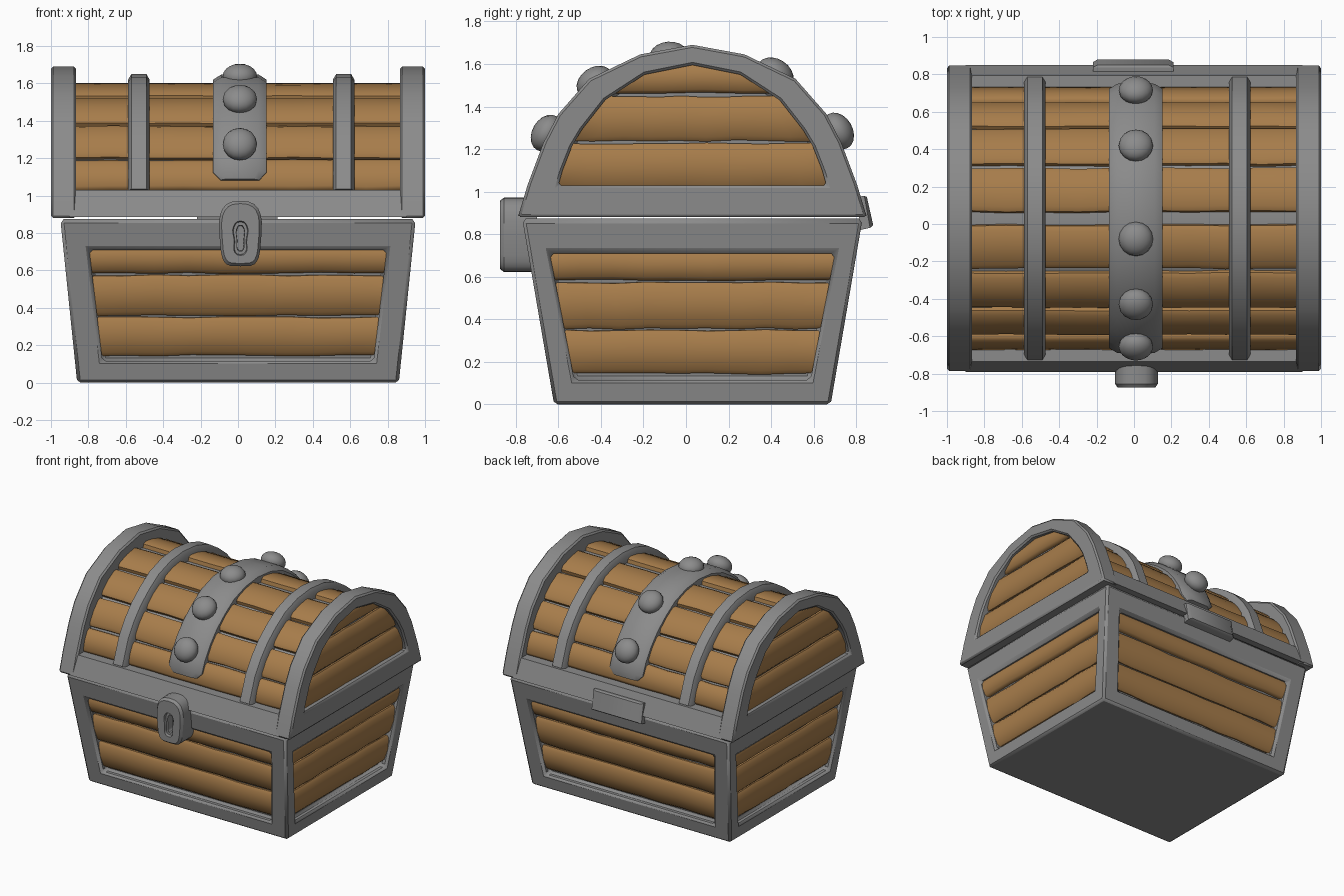
import bpy, bmesh, math, random
from mathutils import Vector

if "Cube" in bpy.data.objects:
    bpy.data.objects.remove(bpy.data.objects["Cube"])

random.seed(4)
YC = 0.03  # depth centre of the chest


def material(name, rgb):
    m = bpy.data.materials.new(name)
    m.diffuse_color = (*rgb, 1)
    m.use_nodes = True
    m.node_tree.nodes["Principled BSDF"].inputs["Base Color"].default_value = m.diffuse_color
    return m


WOOD = material("warm_wood", (0.39, 0.205, 0.07))
IRON = material("grey_iron", (0.26, 0.26, 0.26))


def finish(name, bm, mat, bevel=0.0, angle=30):
    bmesh.ops.remove_doubles(bm, verts=bm.verts, dist=1e-5)
    bmesh.ops.recalc_face_normals(bm, faces=bm.faces)
    me = bpy.data.meshes.new(name)
    bm.to_mesh(me)
    bm.free()
    ob = bpy.data.objects.new(name, me)
    bpy.context.collection.objects.link(ob)
    me.materials.append(mat)
    bpy.ops.object.select_all(action='DESELECT')
    ob.select_set(True)
    bpy.context.view_layer.objects.active = ob
    bpy.ops.object.shade_smooth_by_angle(angle=math.radians(angle))
    if bevel:
        b = ob.modifiers.new("edge", 'BEVEL')
        b.width, b.segments = bevel, 1
        b.limit_method, b.angle_limit = 'ANGLE', math.radians(40)
    return ob


def skin(bm, loops, cap_start=True, cap_end=True):
    """Join a row of closed loops with quads and cap the ends."""
    rows = [[bm.verts.new(p) for p in lp] for lp in loops]
    n = len(rows[0])
    for a, b in zip(rows, rows[1:]):
        for i in range(n):
            j = (i + 1) % n
            bm.faces.new((a[i], a[j], b[j], b[i]))
    if cap_start:
        bm.faces.new(rows[0])
    if cap_end:
        bm.faces.new(rows[-1])


def mirrored(half):
    """Half profile of (offset, z) from the rear foot to the apex -> full one."""
    return half + [(-o, z) for o, z in reversed(half[:-1])]


def at_x(prof, x):
    return [(x, YC + o, z) for o, z in prof]


def plank(name, a, b, c, d, out, thick=0.05, bulge=0.012, wobble=0.007):
    """Board with outer corners a-b (low edge) and d-c (high edge)."""
    a, b, c, d, out = (Vector(v) for v in (a, b, c, d, out))
    out.normalize()
    up = (d - a).normalized()
    shape = [(0, -thick), (0, -0.018), (0.1, 0), (0.5, bulge),
             (0.9, 0), (1, -0.018), (1, -thick)]
    loops = []
    n = 9
    for i in range(n + 1):
        t = i / n
        lo = a.lerp(b, t) + up * random.uniform(-wobble * 0.3, wobble)
        hi = d.lerp(c, t) - up * random.uniform(-wobble * 0.3, wobble)
        loops.append([lo.lerp(hi, f) + out * h for f, h in shape])
    bm = bmesh.new()
    skin(bm, loops)
    finish(name, bm, WOOD, angle=45)


# ---- chest body: tapered box with a recessed panel on each wall ----
Z0, Z1 = 0.0, 0.875
BOT, TOP = (0.86, 0.65), (0.95, 0.80)


def wall_point(side, u, z, depth=0.0):
    """Point on a wall; u is the sideways position in units, depth goes inward."""
    t = (z - Z0) / (Z1 - Z0)
    hx = BOT[0] + (TOP[0] - BOT[0]) * t
    hy = BOT[1] + (TOP[1] - BOT[1]) * t
    if side in ('front', 'back'):
        s = -1 if side == 'front' else 1
        return Vector((u, YC + s * (hy - depth), z))
    s = -1 if side == 'left' else 1
    return Vector((s * (hx - depth), YC + u, z))


bm = bmesh.new()
for side in ('front', 'back', 'left', 'right'):
    k = 0 if side in ('front', 'back') else 1
    low, high = ((0.725, 0.795), (0.555, 0.67))[k]
    edge = [(-BOT[k], Z0), (BOT[k], Z0), (TOP[k], Z1), (-TOP[k], Z1)]
    hole = [(-low, 0.115), (low, 0.115), (high, 0.71), (-high, 0.71)]
    skin(bm, [[wall_point(side, *p) for p in edge],
              [wall_point(side, *p) for p in hole],
              [wall_point(side, *p, 0.06) for p in hole]], cap_start=False)
for z, h in ((Z0, BOT), (Z1, TOP)):
    bm.faces.new([bm.verts.new((sx * h[0], YC + sy * h[1], z))
                  for sx, sy in ((-1, -1), (1, -1), (1, 1), (-1, 1))])
finish("body_frame", bm, IRON, bevel=0.018)

# ---- body planks, tucked under the frame at their ends ----
for side, low, high, out in (('front', 0.725, 0.795, (0, -1, -0.17)),
                             ('back', 0.725, 0.795, (0, 1, -0.17)),
                             ('left', 0.555, 0.67, (-1, 0, -0.1)),
                             ('right', 0.555, 0.67, (1, 0, -0.1))):
    for i, (za, zb) in enumerate(((0.14, 0.348), (0.352, 0.572), (0.58, 0.73))):
        w = [low + (high - low) * (z - 0.115) / 0.595 + 0.02 for z in (za, zb)]
        plank(f"{side}_plank_{i + 1}",
              wall_point(side, -w[0], za, 0.03), wall_point(side, w[0], za, 0.03),
              wall_point(side, w[1], zb, 0.03), wall_point(side, -w[1], zb, 0.03), out)

# ---- lid core with its rim band ----
core = mirrored([(0.82, 0.885), (0.765, 1.03), (0.685, 1.03), (0.61, 1.185),
                 (0.475, 1.36), (0.275, 1.505), (0, 1.57)])
bm = bmesh.new()
skin(bm, [at_x(core, -0.9), at_x(core, 0.9)])
finish("lid_core", bm, IRON)

# ---- arched lid ends with recessed panels and planks ----
arch = mirrored([(0.82, 0.88), (0.775, 1.03), (0.70, 1.23), (0.63, 1.365),
                 (0.485, 1.53), (0.245, 1.645), (0, 1.69)])
hole = mirrored([(0.63, 1.03), (0.61, 1.10), (0.565, 1.215), (0.52, 1.29),
                 (0.41, 1.43), (0.225, 1.55), (0, 1.595)])
for s, tag in ((-1, "left"), (1, "right")):
    bm = bmesh.new()
    skin(bm, [at_x(arch, s * 0.865), at_x(arch, s * 1.0),
              at_x(hole, s * 1.0), at_x(hole, s * 0.93)])
    finish(f"lid_end_{tag}", bm, IRON, bevel=0.012)
    for i, (za, zb, wa, wb) in enumerate(((1.01, 1.23, 0.67, 0.60),
                                          (1.237, 1.45, 0.60, 0.46),
                                          (1.462, 1.61, 0.45, 0.27))):
        x = s * 0.962
        plank(f"lid_end_{tag}_plank_{i + 1}", (x, YC - wa, za), (x, YC + wa, za),
              (x, YC + wb, zb), (x, YC - wb, zb), (s, 0, 0))

# ---- curved lid planks, mirrored front to back ----
rows = [((0.71, 1.032), (0.645, 1.20)), ((0.635, 1.212), (0.505, 1.385)),
        ((0.49, 1.40), (0.30, 1.535)), ((0.275, 1.55), (0.04, 1.608))]
for s, tag in ((-1, "front"), (1, "rear")):
    for i, ((o1, z1), (o2, z2)) in enumerate(rows):
        plank(f"lid_{tag}_plank_{i + 1}",
              (-0.88, YC + s * o1, z1), (0.88, YC + s * o1, z1),
              (0.88, YC + s * o2, z2), (-0.88, YC + s * o2, z2),
              (0, s * (z2 - z1), o1 - o2), bulge=0.008)


# ---- straps bent over the lid ----
def strap(name, x, half, height, path, end_scale=1.0):
    bm = bmesh.new()
    loops = []
    for i, (o, z) in enumerate(path):
        p, q = path[max(i - 1, 0)], path[min(i + 1, len(path) - 1)]
        n = Vector((q[1] - p[1], -(q[0] - p[0]))).normalized()
        end = i in (0, len(path) - 1)
        w, h = half * (end_scale if end else 1), height * (0.75 if end and end_scale < 1 else 1)
        loops.append([(x + w * f, YC + o + n.x * g, z + n.y * g)
                      for f, g in ((-1, -0.06), (-1, h * 0.35), (-0.7, h),
                                   (0.7, h), (1, h * 0.35), (1, -0.06))])
    skin(bm, loops)
    finish(name, bm, IRON, angle=35)


bend = [(0.645, 1.205), (0.58, 1.305), (0.50, 1.395), (0.40, 1.475),
        (0.29, 1.545), (0.15, 1.59), (0, 1.605)]
for x, tag in ((-0.53, "left"), (0.565, "right")):
    strap(f"strap_{tag}", x, 0.057, 0.045, mirrored([(0.715, 1.02)] + bend))
strap("strap_centre", 0.01, 0.143, 0.042,
      mirrored([(0.692, 1.08), (0.68, 1.12)] + bend), end_scale=0.72)

# ---- domed studs on the centre strap: y, z, tilt from vertical ----
for i, (y, z, tilt) in enumerate(((-0.655, 1.275, 60), (-0.43, 1.515, 36), (-0.08, 1.637, 4),
                                  (0.42, 1.555, -33), (0.715, 1.285, -60))):
    bm = bmesh.new()
    bmesh.ops.create_uvsphere(bm, u_segments=16, v_segments=10, radius=1)
    ob = finish(f"stud_{i + 1}", bm, IRON, angle=60)
    ob.location, ob.scale = (0.01, y, z), (0.092, 0.092, 0.068)
    ob.rotation_euler.x = math.radians(tilt)

# ---- lock plate with a stepped keyhole ----
N = 24


def plate_loop(y, k=1.0):
    pts = []
    for i in range(N):
        c, s = (f(2 * math.pi * i / N) for f in (math.cos, math.sin))
        e = 0.75 if s > 0 else 0.45
        px, pz = math.copysign(abs(c) ** e, c), math.copysign(abs(s) ** e, s)
        pts.append((0.013 + px * k * (0.113 + 0.012 * pz), y, 0.797 + pz * (0.175 - 0.125 * (1 - k))))
    return pts


def key_loop(y, k):
    pts = []
    for i in range(N):
        c, s = (f(2 * math.pi * i / N) for f in (math.cos, math.sin))
        waist = 0.68 + 0.32 * min(1, abs(s + 0.15) * 1.6)
        pts.append((0.013 + math.copysign(abs(c) ** 0.7, c) * 0.046 * k * waist, y,
                    0.772 + s * (0.092 - 0.05 * (1 - k))))
    return pts


bm = bmesh.new()
skin(bm, [plate_loop(-0.70), plate_loop(-0.855), plate_loop(-0.875, 0.88),
          key_loop(-0.875, 1.0), key_loop(-0.855, 0.9), key_loop(-0.855, 0.55),
          key_loop(-0.80, 0.5)])
finish("lock", bm, IRON)

# ---- tilted hinge plate at the rear ----
bm = bmesh.new()
skin(bm, [[(-0.22, 0.80, 0.975), (0.21, 0.80, 0.975), (0.21, 0.82, 0.82), (-0.22, 0.82, 0.82)],
          [(-0.22, 0.838, 0.98), (0.21, 0.838, 0.98), (0.21, 0.865, 0.83), (-0.22, 0.865, 0.83)],
          [(-0.195, 0.85, 0.975), (0.185, 0.85, 0.975), (0.185, 0.88, 0.842), (-0.195, 0.88, 0.842)]])
finish("hinge_plate", bm, IRON)
